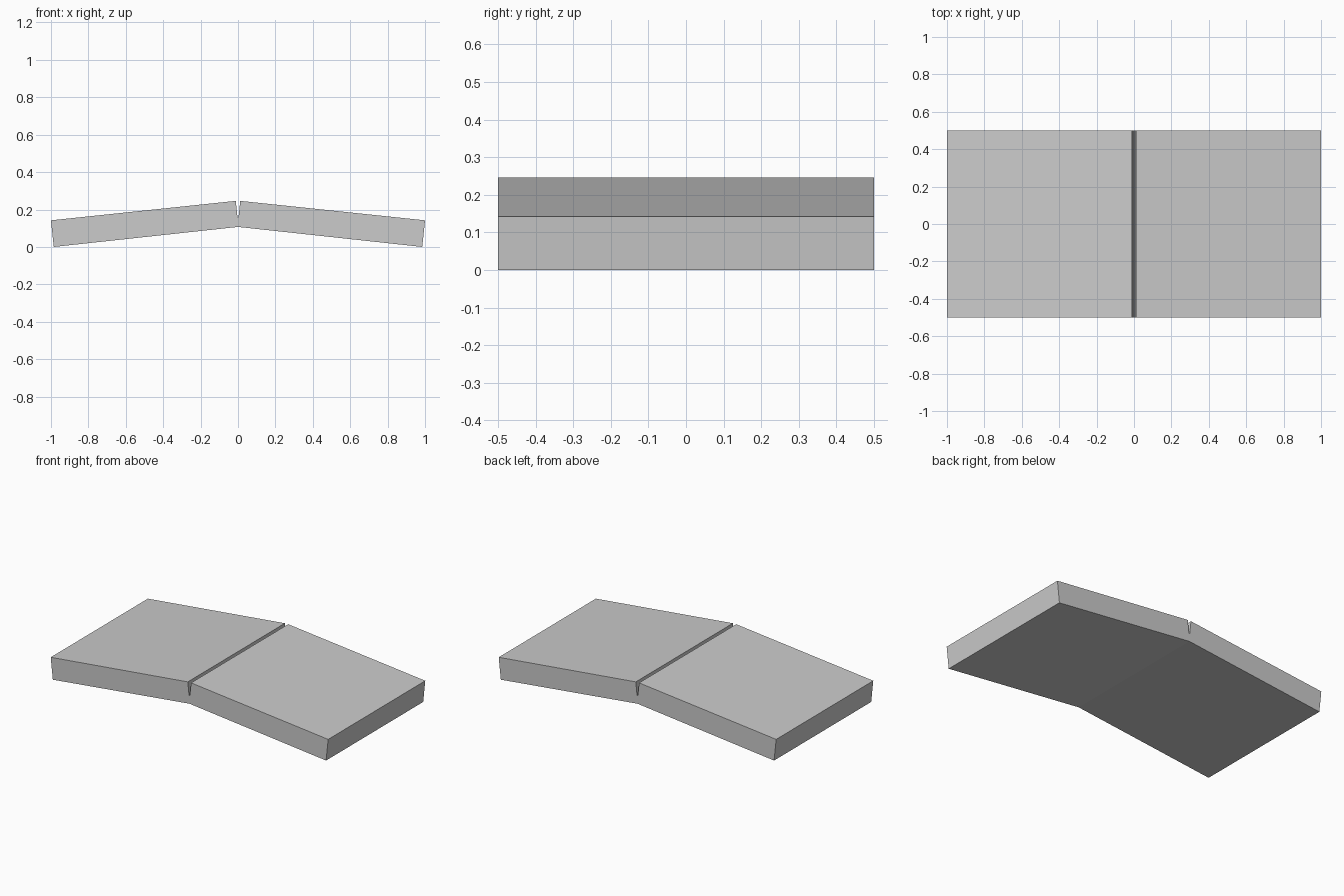
import bpy
import bmesh

cube = bpy.data.objects.get("Cube")
if cube:
    bpy.data.objects.remove(cube, do_unlink=True)

HALF_DEPTH = 0.5

# Plain grey material
grey = bpy.data.materials.new("light_grey")
grey.use_nodes = True
colour = (0.6, 0.6, 0.6, 1)
grey.diffuse_color = colour
grey.node_tree.nodes["Principled BSDF"].inputs["Base Color"].default_value = colour

# Right half of the bent slab outline, from the ridge underside to the groove bottom
half = [(0, 0.107), (0.985, 0), (1, 0.142), (0.012, 0.246), (0.003, 0.16)]
outline = half + [(-x, z) for x, z in reversed(half[1:])]

# Extrude the outline through the depth
bm = bmesh.new()
face = bm.faces.new([bm.verts.new((x, -HALF_DEPTH, z)) for x, z in outline])
extruded = bmesh.ops.extrude_face_region(bm, geom=[face])
moved = [v for v in extruded["geom"] if isinstance(v, bmesh.types.BMVert)]
bmesh.ops.translate(bm, verts=moved, vec=(0, 2 * HALF_DEPTH, 0))
bmesh.ops.recalc_face_normals(bm, faces=bm.faces)

mesh = bpy.data.meshes.new("bent_slab")
bm.to_mesh(mesh)
bm.free()
mesh.materials.append(grey)
slab = bpy.data.objects.new("bent_slab", mesh)
bpy.context.collection.objects.link(slab)
